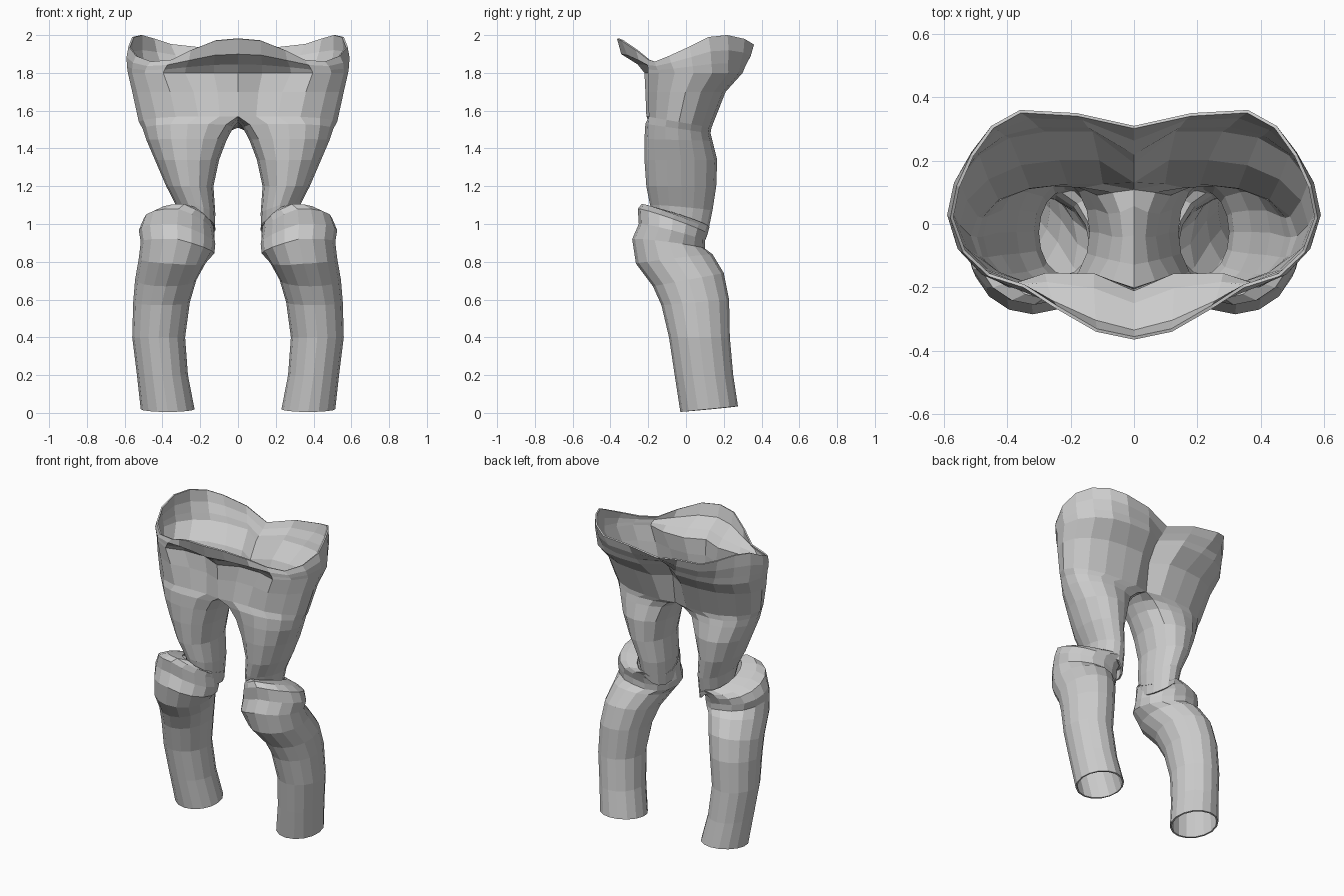
import bpy, bmesh
from math import sin, cos, radians
from mathutils import Vector

cube = bpy.data.objects.get("Cube")
if cube:
    bpy.data.objects.remove(cube)

SIDES = 16
grey = bpy.data.materials.new("light_grey")
grey.use_nodes = True
colour = (0.6, 0.6, 0.6, 1)
grey.diffuse_color = colour
grey.node_tree.nodes["Principled BSDF"].inputs["Base Color"].default_value = colour


def clamp(v):
    return max(-1, min(1, v))


def ring(inner, outer, front, back, z_front, z_back,
         square=0, dip=0, cleft=0, mid=0.5, fold=0):
    """Closed section; point 0 is inner front, point 12 inner back."""
    xc = inner + (outer - inner) * mid
    yc, b = (front + back) / 2, (back - front) / 2
    points = []
    for k in range(SIDES):
        a = radians(-135 + 22.5 * k)
        c, s = cos(a), sin(a)
        if c < 0.01:
            c += (clamp(c * 1.4143) - c) * square
            s += (clamp(s * 1.4143) - s) * square
        x = xc + c * ((outer - xc) if c > 0 else (xc - inner))
        y = yc + s * b
        if k == 12:
            y -= cleft
        if k in (1, 2):
            y += fold
        z = z_front + (z_back - z_front) * (s + 1) / 2 + dip * min(c, 0) + dip * max(c, 0) * 0.2
        points.append(Vector((x, y, z)))
    return points


def loft(name, rings, thickness):
    """Skin the sections, open the centre plane, then mirror."""
    bm = bmesh.new()
    rows = [[bm.verts.new(p) for p in r] for r in rings]
    for low, high in zip(rows, rows[1:]):
        for k in range(SIDES):
            n = (k + 1) % SIDES
            quad = (low[k], low[n], high[n], high[k])
            if max(v.co.x for v in quad) > 0.002:
                bm.faces.new(quad)
    bmesh.ops.delete(bm, geom=[v for v in bm.verts if not v.link_faces], context='VERTS')
    mesh = bpy.data.meshes.new(name)
    bm.to_mesh(mesh)
    bm.free()
    mesh.materials.append(grey)
    obj = bpy.data.objects.new(name, mesh)
    bpy.context.collection.objects.link(obj)
    mirror = obj.modifiers.new("mirror", 'MIRROR')
    mirror.use_clip = True
    shell = obj.modifiers.new("shell", 'SOLIDIFY')
    shell.thickness = thickness
    shell.offset = -1
    return obj


# Thighs and hips: sections from the knee up to the waist
hips = [
    ring(.125, .31, -.17, .115, 1.03, .95, 0, .09),
    ring(.12, .325, -.19, .14, 1.1, 1.07, 0, .03),
    ring(.13, .38, -.21, .16, 1.2, 1.2),
    ring(.1, .44, -.22, .165, 1.34, 1.34, .1),
    ring(.06, .485, -.22, .14, 1.45, 1.44, .2),
    ring(.028, .505, -.215, .13, 1.53, 1.48, .5),
    ring(0, .525, -.21, .135, 1.57, 1.51, 1, 0, .02, .4, .015),
    ring(0, .56, -.215, .21, 1.7, 1.7, 1, 0, .07, .42, .04),
    ring(0, .583, -.22, .3, 1.8, 1.8, 1, 0, .1, .48, .055),
]

# Flared waist edge with a raised front lip
waist = [(0, -.365, 1.98), (.12, -.34, 1.97), (.25, -.265, 1.92), (.35, -.2, 1.87),
         (.46, -.165, 1.86), (.54, -.09, 1.89), (.58, .02, 1.94), (.56, .12, 1.99),
         (.515, .22, 2.0), (.45, .31, 1.98), (.36, .36, 1.95), (.18, .35, 1.93),
         (0, .31, 1.88), (0, .2, 1.9), (0, 0, 1.9), (0, -.2, 1.9)]
waist = [Vector(p) for p in waist]
hem, flare = [], []
for k, (low, high) in enumerate(zip(hips[-1], waist)):
    lip = k < 3
    a = low.lerp(high, .25)
    p = low.lerp(high, .8 if lip else .6)
    if lip:
        p.z = low.z + (high.z - low.z) * .55
    hem.append(Vector((a.x * 1.01, a.y, a.z)))
    flare.append(Vector((p.x * 1.015, p.y * 1.02, p.z)))
loft("hips_and_thighs", hips + [hem, flare, waist], .01)

# Lower legs: bent tubes that widen into a knee cup around the thigh
lower = [
    ring(.23, .515, -.03, .275, .005, .035),
    ring(.265, .535, -.06, .25, .2, .2),
    ring(.28, .56, -.09, .232, .4, .4),
    ring(.255, .555, -.13, .228, .57, .6),
    ring(.22, .545, -.175, .2, .67, .74),
    ring(.17, .525, -.265, .14, .79, .84, 0, .02),
    ring(.125, .515, -.285, .1, .92, .87, 0, .05),
    ring(.12, .525, -.25, .1, 1.0, .91, 0, .06),
    ring(.13, .5, -.255, .115, 1.08, .95, 0, .06),
    ring(.13, .44, -.235, .12, 1.105, .97, 0, .06),
    ring(.12, .34, -.195, .125, 1.09, .985, 0, .07),
]
loft("lower_legs", lower, .01)
